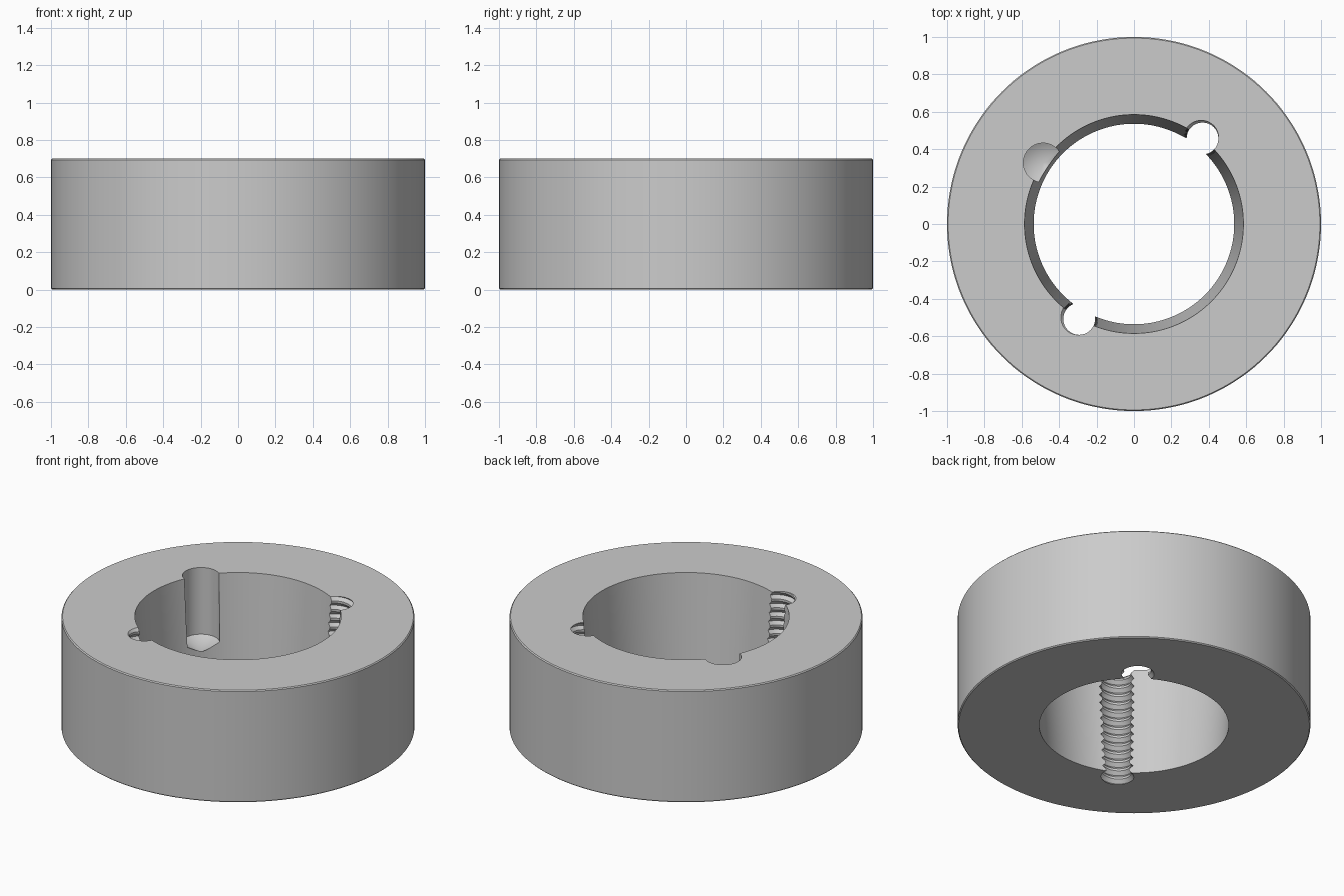
import bpy, bmesh
from math import cos, sin, pi, radians

if "Cube" in bpy.data.objects:
    bpy.data.objects.remove(bpy.data.objects["Cube"], do_unlink=True)

HEIGHT = 0.7
PITCH = 0.054
MINOR, MAJOR = 0.085, 0.103
HOLE_CIRCLE = 0.586

steel = bpy.data.materials.new("grey_steel")
steel.use_nodes = True
colour = (0.6, 0.6, 0.6, 1)
steel.diffuse_color = colour
steel.node_tree.nodes["Principled BSDF"].inputs["Base Color"].default_value = colour


def finish(name, bm):
    bmesh.ops.recalc_face_normals(bm, faces=bm.faces[:])
    mesh = bpy.data.meshes.new(name)
    bm.to_mesh(mesh)
    bm.free()
    mesh.materials.append(steel)
    obj = bpy.data.objects.new(name, mesh)
    bpy.context.collection.objects.link(obj)
    return obj


def ring(bm, radius, z, sides):
    return [bm.verts.new((radius * cos(2 * pi * j / sides), radius * sin(2 * pi * j / sides), z))
            for j in range(sides)]


def bridge(bm, a, b):
    n = len(a)
    for j in range(n):
        bm.faces.new((a[j], a[(j + 1) % n], b[(j + 1) % n], b[j]))


def collar(name):
    """Ring with a tapered bore and finely broken outer edges."""
    c = 0.006
    profile = [(0.536, 0), (1 - c, 0), (1, c), (1, HEIGHT - c), (1 - c, HEIGHT), (0.585, HEIGHT)]
    bm = bmesh.new()
    rings = [ring(bm, r, z, 144) for r, z in profile]
    for i, loop in enumerate(rings):
        bridge(bm, loop, rings[(i + 1) % len(rings)])
    return finish(name, bm)


def drill(name):
    """Blind hole cutter with a conical tip."""
    bm = bmesh.new()
    top, low = ring(bm, 0.105, 0.9, 40), ring(bm, 0.105, 0.283, 40)
    bridge(bm, low, top)
    bm.faces.new(top)
    tip = bm.verts.new((0, 0, 0.222))
    for j in range(len(low)):
        bm.faces.new((low[j - 1], low[j], tip))
    return finish(name, bm)


def tap(name):
    """Threaded rod cutter: one helical strip, closed at both ends."""
    sides, start, turns = 32, -0.11, 17
    steps = [(0, MINOR), (0.25, MINOR), (0.6, MAJOR)]
    bm = bmesh.new()
    rows = []
    for turn in range(turns):
        for offset, r in steps:
            rows.append([bm.verts.new((r * cos(2 * pi * j / sides), r * sin(2 * pi * j / sides),
                                       start + (turn + offset + j / sides) * PITCH))
                         for j in range(sides)])
    k = len(steps)
    for a in range(len(rows) - 1):
        for j in range(sides - 1):
            bm.faces.new((rows[a][j], rows[a][j + 1], rows[a + 1][j + 1], rows[a + 1][j]))
        # the seam joins each row to the row one turn higher
        if a + k + 1 < len(rows):
            bm.faces.new((rows[a][-1], rows[a + k][0], rows[a + k + 1][0], rows[a + 1][-1]))
    for z in (-0.4, 1.2):
        edges = [e for e in bm.edges if e.is_boundary and (e.verts[0].co.z < 0.3) == (z < 0)]
        end = bm.verts.new((0, 0, z))
        for e in edges:
            bm.faces.new((e.verts[0], e.verts[1], end))
    return finish(name, bm)


body = collar("tapered_collar")

# One blind hole and two threaded through holes on the bore edge
cutters = []
for maker, name, angle in ((drill, "blind_hole_cutter", 146),
                           (tap, "rear_thread_cutter", 51.3),
                           (tap, "front_thread_cutter", 240)):
    cutter = maker(name)
    cutter.location = (HOLE_CIRCLE * cos(radians(angle)), HOLE_CIRCLE * sin(radians(angle)), 0)
    cutter.hide_render = True
    cutters.append(cutter)
    cut = body.modifiers.new(name, "BOOLEAN")
    cut.operation, cut.solver, cut.object = "DIFFERENCE", "EXACT", cutter

bpy.ops.object.select_all(action="DESELECT")
body.select_set(True)
bpy.context.view_layer.objects.active = body
for cut in list(body.modifiers):
    bpy.ops.object.modifier_apply(modifier=cut.name)
for cutter in cutters:
    bpy.data.objects.remove(cutter, do_unlink=True)
bpy.ops.object.shade_smooth_by_angle(angle=radians(30))
